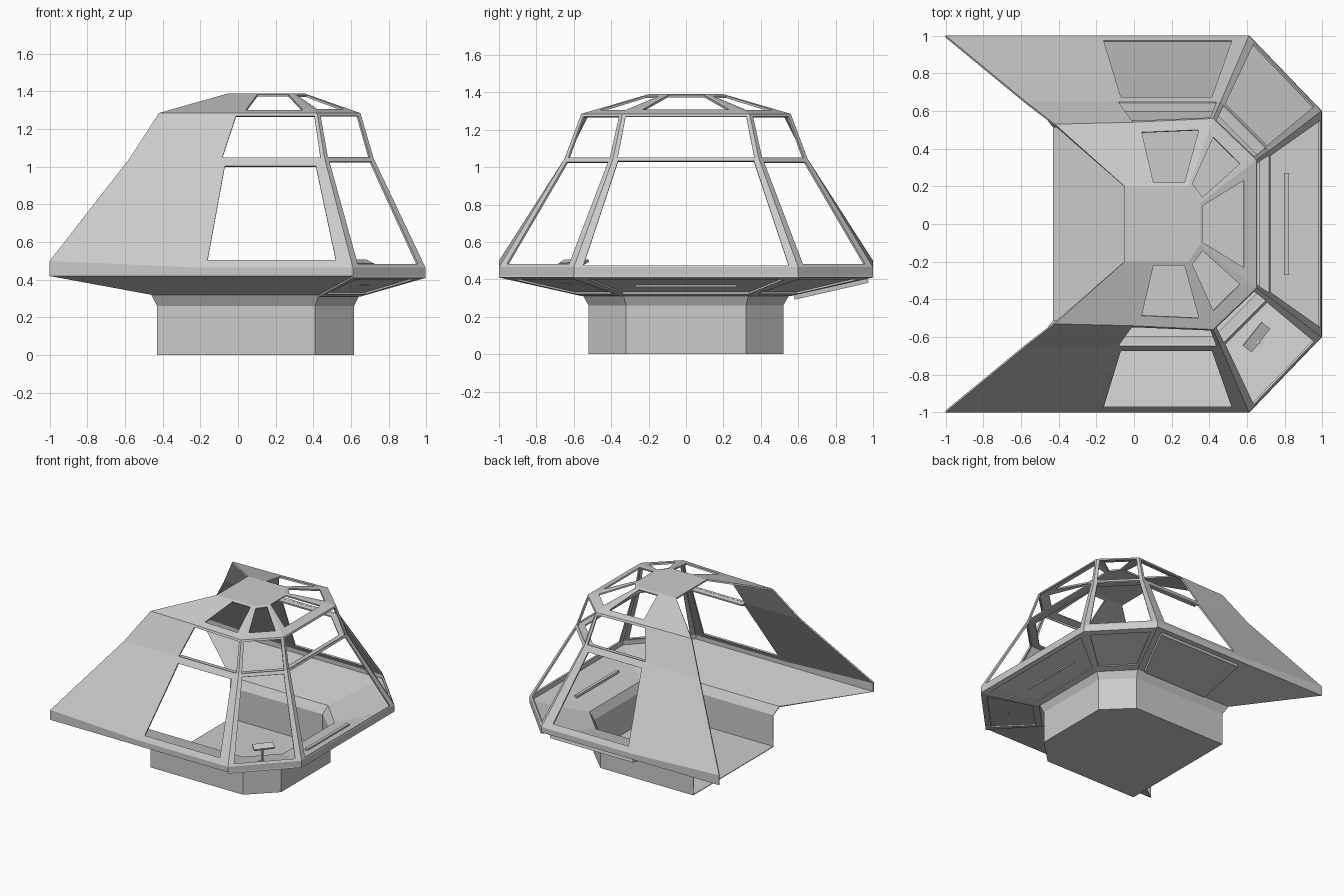
import bpy, bmesh
from mathutils import Vector, Matrix

if "Cube" in bpy.data.objects:
    bpy.data.objects.remove(bpy.data.objects["Cube"])

# Half outlines (y > 0) of each level: rear edge, end of solid wing, side corner, front corner
def ring(z, pts, zrear=None):
    r = [Vector((x, y, z)) for x, y in pts]
    if zrear:
        r[0].z = zrear
    return r

FOOT = [(-.43, .52), (0, .52), (.41, .52), (.615, .32)]
RIM = [(-1, 1), (-.21, 1), (.61, 1), (.995, .6)]
base0 = ring(0, FOOT)
base1 = ring(.26, FOOT)
base2 = ring(.32, [(-.46, .555), (-.05, .555), (.43, .555), (.645, .335)])
rim0 = ring(.42, RIM)
rim1 = ring(.465, RIM, .5)
belt = ring(1.045, [(-.575, .65), (-.09, .65), (.46, .65), (.72, .39)])
eave = ring(1.285, [(-.42, .53), (-.01, .54), (.42, .56), (.65, .34)])
crown = ring(1.39, [(-.05, .2), (.09, .2), (.29, .2), (.35, .11)])


def flip(p):
    return Vector((p.x, -p.y, p.z))


def facet(lo, hi, i):
    """Outward-wound quad of facet i: 0 wing, 1 side, 2 diagonal, 3 front."""
    b0, b1 = (lo[i + 1], hi[i + 1]) if i < 3 else (flip(lo[3]), flip(hi[3]))
    return [b0, lo[i], hi[i], b1]


def framed(q, m):
    """Four quads around an opening; margins m = (rear, front, bottom, top) fractions."""
    def at(u, v):
        return q[1].lerp(q[0], u).lerp(q[2].lerp(q[3], u), v)
    l, r, b, t = m
    n = [at(1 - r, b), at(l, b), at(l, 1 - t), at(1 - r, 1 - t)]
    return [[q[k], q[(k + 1) % 4], n[(k + 1) % 4], n[k]] for k in range(4)]


def both(q):
    return [q, [flip(p) for p in reversed(q)]]


def make(name, polys, thick=0, offset=-1):
    bm = bmesh.new()
    for p in polys:
        bm.faces.new([bm.verts.new(v) for v in p])
    bmesh.ops.remove_doubles(bm, verts=bm.verts, dist=.0005)
    me = bpy.data.meshes.new(name)
    bm.to_mesh(me)
    bm.free()
    ob = bpy.data.objects.new(name, me)
    bpy.context.collection.objects.link(ob)
    if thick:
        s = ob.modifiers.new("thickness", 'SOLIDIFY')
        s.thickness, s.offset = thick, offset
    return ob


def box(name, size, matrix):
    bm = bmesh.new()
    bmesh.ops.create_cube(bm, size=1, matrix=matrix @ Matrix.Diagonal((*size, 1)))
    me = bpy.data.meshes.new(name)
    bm.to_mesh(me)
    bm.free()
    bpy.context.collection.objects.link(bpy.data.objects.new(name, me))


# Lower tub: pedestal, flare and rim band, open at the rear
tub = []
for lo, hi in ((base0, base1), (base1, base2), (base2, rim0), (rim0, rim1)):
    for i in range(3):
        tub += both(facet(lo, hi, i))
    tub.append(facet(lo, hi, 3))
tub.append(base0 + [flip(p) for p in reversed(base0)])
make("lower_tub", tub, .008)

# Upper canopy: solid wings, window frames and crown plate
canopy = []
margins = {
    0: {1: (.05, .1, .07, .07), 2: (.08, .08, .03, .03), 3: (.04, .04, .015, .015)},
    1: {1: (.01, .04, .02, .07), 2: (.07, .07, .03, .06), 3: (.03, .03, .03, .06)},
    2: {1: (.09, .14, .16, .06), 2: (.14, .14, .2, .08), 3: (.1, .1, .22, .05)},
}
levels = [rim1, belt, eave, crown]
for row in range(3):
    lo, hi = levels[row], levels[row + 1]
    canopy += both(facet(lo, hi, 0))
    for i in (1, 2):
        for q in framed(facet(lo, hi, i), margins[row][i]):
            canopy += both(q)
    canopy += framed(facet(lo, hi, 3), margins[row][3])
canopy.append([flip(p) for p in reversed(crown)][::-1][::-1] + crown)
canopy[-1].reverse() if (canopy[-1][1] - canopy[-1][0]).cross(
    canopy[-1][4] - canopy[-1][0]).z < 0 else None
make("canopy_frame", canopy, .012)

# Horizontal shelf inside the belt line
inner = [Vector((p.x * .92, p.y * .92, p.z - .005)) for p in belt]
inner[1].x = belt[1].x
shelf = []
for i in (1, 2):
    shelf += both(facet(belt, inner, i))
shelf.append(facet(belt, inner, 3))
make("belt_shelf", shelf, .012)

# Raised trims under the diagonal and front flare panels
trim = framed(facet(base2, rim0, 3), (.04, .04, .12, .1))
for q in framed(facet(base2, rim0, 2), (.07, .07, .12, .1)):
    trim += both(q)
make("flare_trim", trim, .01, 1)

# Hatch plate hung under the back flare
make("hatch_plate", [[Vector(p) for p in ((.38, .575, .318), (-.2, .575, .318),
                                         (-.2, .97, .408), (.55, .97, .408))]], .027, 1)

# Slot bar running through the front flare
box("slot_bar", (.025, .54, .03), Matrix.Translation((.81, 0, .375)))

# Small tilted display on a post over the diagonal flare
turn = Matrix.Rotation(.9, 4, 'Z')
box("display_post", (.015, .015, .12), Matrix.Translation((.66, -.63, .43)))
box("display_foot", (.05, .05, .012), Matrix.Translation((.66, -.63, .375)) @ turn)
box("display_screen", (.16, .06, .014), Matrix.Translation((.65, -.6, .49))
    @ turn @ Matrix.Rotation(.35, 4, 'X'))
